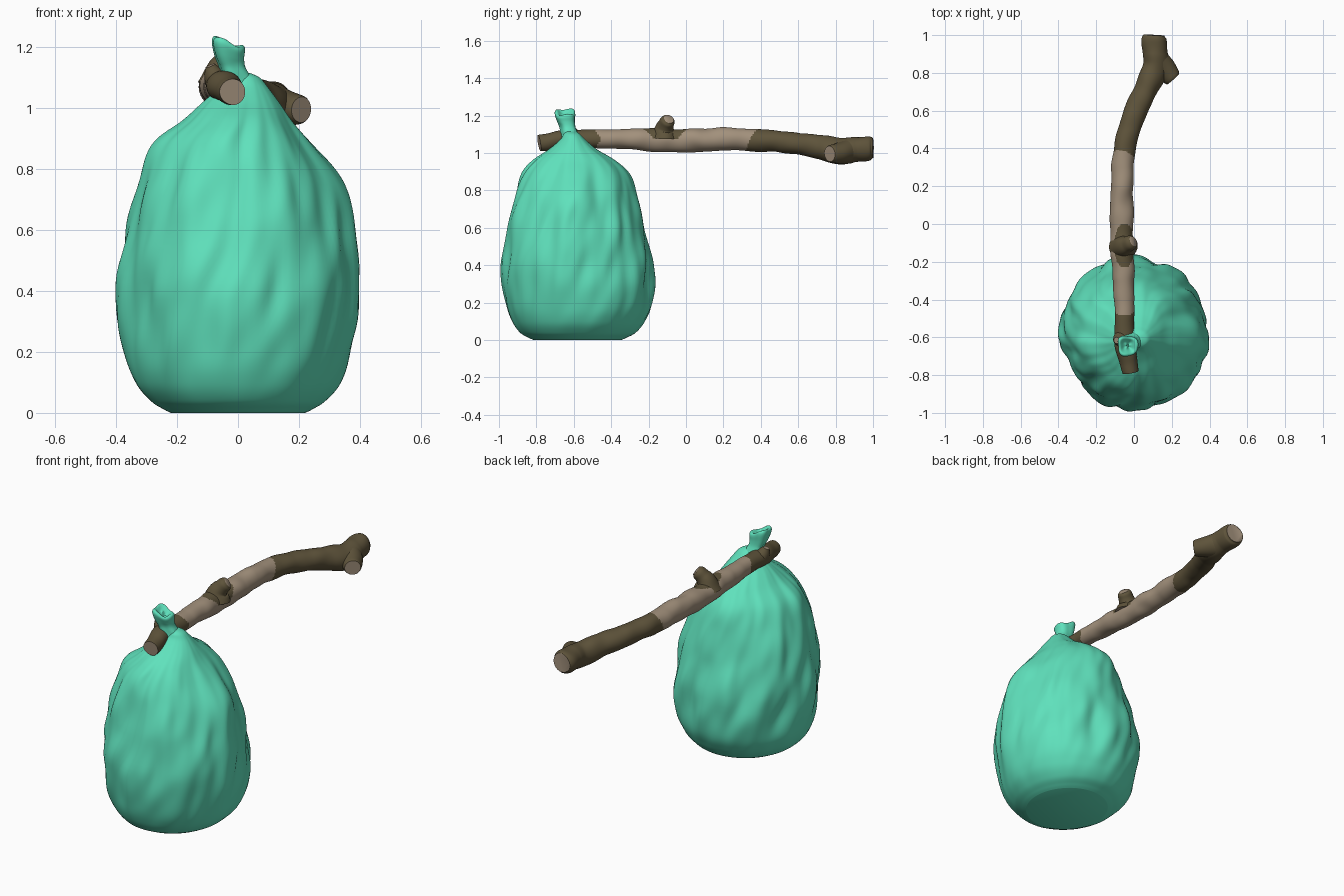
import bpy, bmesh, math
from mathutils import Vector, noise

if "Cube" in bpy.data.objects:
    bpy.data.objects.remove(bpy.data.objects["Cube"])

def material(name, rgb):
    m = bpy.data.materials.new(name)
    m.diffuse_color = (*rgb, 1)
    m.use_nodes = True
    m.node_tree.nodes["Principled BSDF"].inputs["Base Color"].default_value = m.diffuse_color
    return m

TEAL = material("teal cloth", (0.115, 0.755, 0.505))
BARK = material("dark bark", (0.112, 0.087, 0.043))
BARE = material("bare wood", (0.36, 0.28, 0.2))

def spline(pts, steps):
    """Catmull-Rom through tuples of any length."""
    pts = [Vector(p) for p in pts]
    out = []
    for i in range(len(pts) - 1):
        a, b = pts[max(i - 1, 0)], pts[i]
        c, d = pts[i + 1], pts[min(i + 2, len(pts) - 1)]
        for s in range(steps):
            t = s / steps
            out.append(0.5 * (2 * b + (c - a) * t + (2 * a - 5 * b + 4 * c - d) * t * t
                              + (3 * b - a - 3 * c + d) * t ** 3))
    return out + [pts[-1]]

def loft(name, rings, mats, rule=None, cap_mat=0, angle=50):
    """Skin a list of point rings, cap both ends, colour faces by rule(centre)."""
    bm = bmesh.new()
    vr = [[bm.verts.new(p) for p in ring] for ring in rings]
    n = len(vr[0])
    for a, b in zip(vr, vr[1:]):
        for j in range(n):
            f = bm.faces.new((a[j], a[(j + 1) % n], b[(j + 1) % n], b[j]))
            if rule:
                f.material_index = rule(f.calc_center_median())
    for ring in (vr[0][::-1], vr[-1]):
        bm.faces.new(ring).material_index = cap_mat
    bmesh.ops.recalc_face_normals(bm, faces=bm.faces)
    me = bpy.data.meshes.new(name)
    bm.to_mesh(me)
    bm.free()
    for m in mats:
        me.materials.append(m)
    ob = bpy.data.objects.new(name, me)
    bpy.context.collection.objects.link(ob)
    bpy.ops.object.select_all(action='DESELECT')
    ob.select_set(True)
    bpy.context.view_layer.objects.active = ob
    bpy.ops.object.shade_smooth_by_angle(angle=math.radians(angle))
    return ob

def tube(name, pts, steps, ref, rule=None, sides=32, rough=0.009):
    """Wooden limb along points (x, y, z, radius) with bare cut ends."""
    path = spline(pts, steps)
    rings = []
    for i, p in enumerate(path):
        t = (path[min(i + 1, len(path) - 1)] - path[max(i - 1, 0)]).to_3d().normalized()
        u = t.cross(Vector(ref)).normalized()
        v = t.cross(u)
        ring = []
        for j in range(sides):
            a = 2 * math.pi * j / sides
            d = u * math.cos(a) + v * math.sin(a)
            q = p.to_3d() + d * p[3]
            ring.append(q + d * rough * noise.noise(q * 10))
        rings.append(ring)
    return loft(name, rings, [BARK, BARE], rule, 1)

# Carrying stick: bark at both ends and around the upper twig, bare between
def bark_rule(c):
    if c.y < -0.47 + 0.012 * math.sin(c.z * 60):
        return 0
    if c.y > 0.36 + (c.z - 1.07) * 0.5 - (c.x + 0.06) * 0.3:
        return 0
    if c.y > 0.99:
        return 1
    patch = ((c.y + 0.115) / 0.118) ** 2 + ((c.x + 0.05) / 0.055) ** 2
    return 0 if c.z > 1.075 and patch < 1 else 1

tube("stick", [(-0.017, -0.785, 1.055, 0.043), (-0.025, -0.74, 1.062, 0.047),
               (-0.05, -0.62, 1.075, 0.051), (-0.052, -0.45, 1.075, 0.052),
               (-0.06, -0.2, 1.07, 0.06), (-0.065, 0.0, 1.068, 0.062),
               (-0.064, 0.2, 1.072, 0.06), (-0.05, 0.4, 1.068, 0.057),
               (0.005, 0.58, 1.052, 0.058), (0.068, 0.72, 1.03, 0.063),
               (0.115, 0.83, 1.01, 0.07), (0.112, 0.91, 1.018, 0.066),
               (0.106, 0.975, 1.026, 0.063), (0.107, 1.0, 1.027, 0.052)],
     24, (0, 0, 1), bark_rule, 56)

# Cut side branches
dark = lambda c: 0
tube("rear_branch", [(0.11, 0.875, 1.012, 0.069), (0.145, 0.84, 1.006, 0.063),
                     (0.18, 0.8, 1.0, 0.054), (0.2, 0.777, 0.997, 0.048),
                     (0.208, 0.768, 0.996, 0.042)], 5, (0, 0, 1), dark)
tube("upper_twig", [(-0.055, -0.115, 1.08, 0.075), (-0.05, -0.112, 1.125, 0.055),
                    (-0.032, -0.104, 1.152, 0.042), (-0.014, -0.095, 1.172, 0.037),
                    (-0.004, -0.09, 1.181, 0.027)], 5, (0, 1, 0), dark)
tube("front_twig", [(-0.06, -0.6, 1.08, 0.045), (-0.08, -0.61, 1.115, 0.034),
                    (-0.091, -0.615, 1.14, 0.022)], 5, (0, 1, 0), dark)

# Cloth sack: rings of (z, centre x, centre y, radius x, radius y) with twisted folds
profile = [(0.0, 0.0, -0.58, 0.22, 0.235), (0.012, 0.0, -0.58, 0.245, 0.262),
           (0.04, 0.0, -0.578, 0.288, 0.31), (0.1, 0.0, -0.575, 0.338, 0.353),
           (0.2, 0.0, -0.572, 0.37, 0.387), (0.4, 0.0, -0.583, 0.386, 0.404),
           (0.6, 0.005, -0.588, 0.361, 0.367), (0.75, 0.0, -0.592, 0.322, 0.33),
           (0.88, -0.015, -0.592, 0.252, 0.278), (0.96, 0.0, -0.6, 0.175, 0.212),
           (1.02, 0.01, -0.605, 0.125, 0.125), (1.07, 0.02, -0.605, 0.078, 0.068),
           (1.1, 0.025, -0.61, 0.047, 0.044), (1.115, 0.015, -0.615, 0.026, 0.026)]
# Shoulder lumps and hollows: angle in degrees, height, depth
lumps = [(0, 0.76, 0.06), (185, 0.88, 0.05), (90, 0.88, 0.05), (270, 0.88, 0.03),
         (-40, 0.72, -0.05), (-60, 0.45, -0.04), (215, 0.4, -0.04), (-25, 0.3, 0.03)]
N = 140
rings = []
for z, cx, cy, rx, ry in spline(profile, 7):
    ring = []
    for j in range(N):
        a = 2 * math.pi * j / N
        b = a - 0.6 * z
        amount = min(1, z / 0.3) * min(1, max(0, 1.12 - z) / 0.2)
        fold = noise.noise(Vector((math.cos(b) * 2.6, math.sin(b) * 2.6, z * 2.4)))
        fine = noise.noise(Vector((math.cos(b) * 5, math.sin(b) * 5, z * 5 + 7)))
        k = 1 + amount * (0.06 * fold + 0.05 * fine + 0.01 * math.sin(10 * b))
        for deg, h, depth in lumps:
            da = math.remainder(a - math.radians(deg), 2 * math.pi)
            k += depth * math.exp(-(da / 0.28) ** 2 - ((z - h) / 0.11) ** 2)
        ring.append((cx + rx * k * math.cos(a), cy + ry * k * math.sin(a), max(z, 0)))
    rings.append(ring)
loft("sack", rings, [TEAL], angle=60)

# Gathered cloth tuft above the stick, flaring to a slanted dimpled rim
tuft = [(1.085, 0.005, -0.615, 0.05), (1.115, -0.012, -0.625, 0.046), (1.14, -0.022, -0.632, 0.044),
        (1.17, -0.03, -0.64, 0.05), (1.2, -0.033, -0.645, 0.056), (1.215, -0.034, -0.646, 0.053),
        (1.218, -0.034, -0.646, 0.042), (1.2, -0.034, -0.645, 0.022), (1.195, -0.034, -0.645, 0.006)]
rings = []
for z, cx, cy, r in spline(tuft, 5):
    ring = []
    for j in range(40):
        a = 2 * math.pi * j / 40
        k = 1 + 0.06 * math.sin(4 * a + z * 9) + 0.07 * math.sin(3 * a + 1)
        lift = max(0, z - 1.15) * (0.08 * math.sin(3 * a + 1) - 0.25 * math.cos(a))
        ring.append((cx + r * k * math.cos(a), cy + r * k * math.sin(a), z + lift))
    rings.append(ring)
loft("tied_tuft", rings, [TEAL], angle=70)
